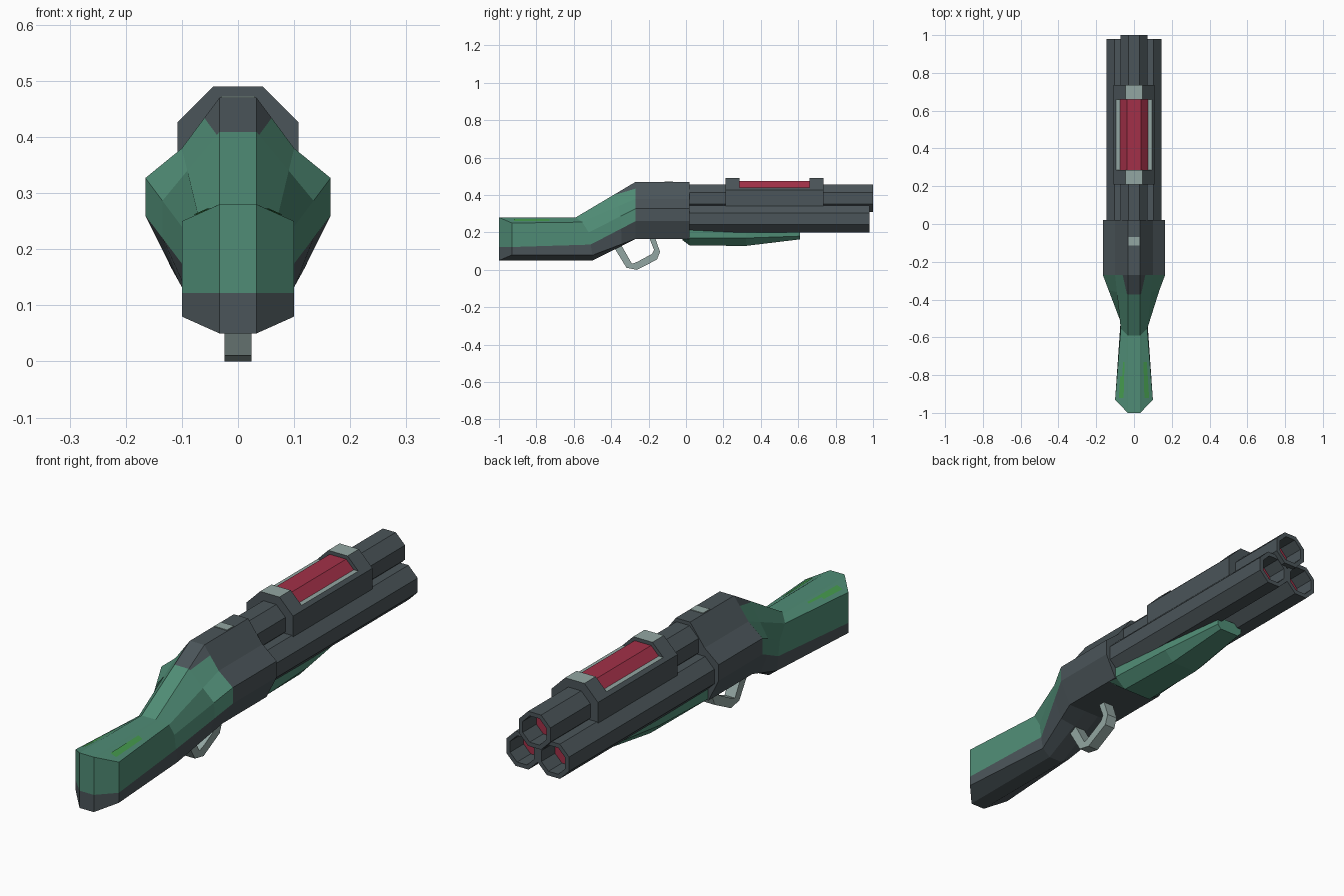
import bpy, bmesh, math
from mathutils import Vector

if "Cube" in bpy.data.objects:
    bpy.data.objects.remove(bpy.data.objects["Cube"])


def material(name, rgb):
    m = bpy.data.materials.new(name)
    m.diffuse_color = (*rgb, 1)
    m.use_nodes = True
    m.node_tree.nodes["Principled BSDF"].inputs["Base Color"].default_value = m.diffuse_color
    return m


DARK, GREEN, LIGHT, RED, BRIGHT = range(5)
MATS = [material("dark_metal", (0.07, 0.09, 0.10)),
        material("green_grip", (0.08, 0.265, 0.18)),
        material("light_metal", (0.29, 0.38, 0.36)),
        material("red_cell", (0.36, 0.03, 0.065)),
        material("bright_green", (0.06, 0.33, 0.075))]


def finish(name, bm):
    bmesh.ops.remove_doubles(bm, verts=bm.verts[:], dist=1e-5)
    bmesh.ops.recalc_face_normals(bm, faces=bm.faces[:])
    me = bpy.data.meshes.new(name)
    bm.to_mesh(me)
    bm.free()
    for m in MATS:
        me.materials.append(m)
    ob = bpy.data.objects.new(name, me)
    bpy.context.collection.objects.link(ob)
    return ob


def loft(name, rings, color, caps=(DARK, DARK)):
    """Skin closed rings; color(segment, strip) picks the material."""
    bm = bmesh.new()
    vs = [[bm.verts.new(p) for p in r] for r in rings]
    n = len(rings[0])
    for s in range(len(vs) - 1):
        for i in range(n):
            j = (i + 1) % n
            f = bm.faces.new((vs[s][i], vs[s][j], vs[s + 1][j], vs[s + 1][i]))
            f.material_index = color(s, i)
    for ring, c in zip((vs[0], vs[-1]), caps):
        if c is None:      # cap in horizontal bands, green above dark
            for i in range(n // 2 - 1):
                f = bm.faces.new((ring[i], ring[i + 1], ring[n - 2 - i], ring[n - 1 - i]))
                f.material_index = GREEN if i < 4 else DARK
        else:
            bm.faces.new(ring).material_index = c
    return finish(name, bm)


def mirrored(half):
    return half + [(-x, y, z) for x, y, z in reversed(half)]


def octagon(cx, cz, a, y):
    r = a / math.cos(math.pi / 8)
    return [(cx + r * math.sin((k + 0.5) * math.pi / 4), y,
             cz + r * math.cos((k + 0.5) * math.pi / 4)) for k in range(8)]


# Stock and receiver: half sections from top to bottom
butt_edge = [(0.033, -1, z) for z in (0.28, 0.28, 0.28, 0.2, 0.122, 0.05, 0.05)]
butt = [(0.033, -1, 0.28), (0.04, -0.993, 0.277), (0.1, -0.93, 0.25), (0.1, -0.93, 0.2),
        (0.1, -0.93, 0.122), (0.1, -0.93, 0.08), (0.033, -1, 0.05)]
wrist = [(0.033, -0.59, 0.28), (0.04, -0.583, 0.275), (0.07, -0.555, 0.255), (0.07, -0.52, 0.2),
         (0.07, -0.51, 0.135), (0.07, -0.5, 0.078), (0.033, -0.5, 0.05)]
section = [(0.033, 0.47), (0.06, 0.434), (0.1, 0.38), (0.165, 0.327),
           (0.165, 0.26), (0.118, 0.165), (0.033, 0.165)]
rear = [(x, -0.27, z) for x, z in section]
front = [(x, 0.02, z) for x, z in section]
mid = [tuple(Vector(a).lerp(Vector(b), 0.68)) for a, b in zip(wrist, rear)]
mid[1] = tuple(Vector(mid[0]).lerp(Vector(mid[2]), 0.08))


def stock_color(seg, strip):
    k = min(strip, 12 - strip) if strip < 13 else -1   # -1 is the top strip
    if seg == 4 or k >= 4:
        return DARK
    if seg == 3 and k <= 0:
        return DARK
    return GREEN


loft("stock_and_receiver", [mirrored(r) for r in (butt_edge, butt, wrist, mid, rear, front)],
     stock_color, (None, DARK))

# Bright wear marks on the upper slopes of the stock
for s, side in ((1, "right"), (-1, "left")):
    bm = bmesh.new()
    quad = [(0.055, -0.92, 0.2725), (0.08, -0.92, 0.2615), (0.068, -0.73, 0.2615), (0.05, -0.73, 0.2725)]
    bm.faces.new([bm.verts.new((s * x, y, z)) for x, y, z in quad]).material_index = BRIGHT
    ob = finish("stock_mark_" + side, bm)
    if ob.data.polygons[0].normal.z < 0:
        ob.data.flip_normals()


# Three hollow barrels with red floors
def barrel(name, cx, cz, end):
    a, b = 0.0725, 0.055
    rings = [octagon(cx, cz, a, 0.0), octagon(cx, cz, a, end),
             octagon(cx, cz, b, end), octagon(cx, cz, b, end - 0.09)]
    loft(name, rings, lambda s, i: DARK, (DARK, RED))


barrel("top_barrel", 0, 0.3825, 1.0)
barrel("lower_barrel_right", 0.0725, 0.2725, 0.98)
barrel("lower_barrel_left", -0.0725, 0.2725, 0.98)

# Sleeve bands with light top faces (strip 7 is the top flat)
for name, y0, y1 in (("sleeve_band_rear", 0.21, 0.285), ("sleeve_band_front", 0.66, 0.735)):
    loft(name, [octagon(0, 0.3825, 0.1075, y) for y in (y0, y1)],
         lambda s, i: LIGHT if i == 7 else DARK)

# Sleeve body cut open at the top, light cut rim
body = [(0.0945, 0.44), (0.1075, 0.427), (0.1075, 0.338), (0.0445, 0.275)]
loft("sleeve_body", [mirrored([(x, y, z) for x, z in body]) for y in (0.285, 0.66)],
     lambda s, i: LIGHT if i == 7 else DARK)
loft("red_cell", [octagon(0, 0.3825, 0.0925, y) for y in (0.285, 0.66)], lambda s, i: RED, (RED, RED))

# Fore grip under the barrels
grip = []
for y, w, zm, wb, zb in ((-0.02, 0.115, 0.165, 0.08, 0.16), (0.02, 0.115, 0.17, 0.065, 0.13),
                         (0.32, 0.1, 0.17, 0.06, 0.128), (0.61, 0.062, 0.18, 0.045, 0.163)):
    grip.append(mirrored([(w, y, 0.215), (w, y, zm), (wb, y, zb)]))
loft("fore_grip", grip, lambda s, i: GREEN, (GREEN, GREEN))

# Trigger guard: open loop swept between outer and inner outlines
outer = [(-0.41, 0.16), (-0.385, 0.12), (-0.318, 0.011), (-0.262, 0.0),
         (-0.155, 0.055), (-0.139, 0.096), (-0.168, 0.18)]
inner = [(-0.365, 0.16), (-0.342, 0.125), (-0.289, 0.032), (-0.262, 0.042),
         (-0.182, 0.085), (-0.171, 0.107), (-0.2, 0.18)]
loft("trigger_guard", [[(-0.024, *o), (0.024, *o), (0.024, *i), (-0.024, *i)]
                       for o, i in zip(outer, inner)], lambda s, i: LIGHT, (LIGHT, LIGHT))

# Small light plate on top of the receiver
loft("rear_sight_plate", [[(-0.03, y, 0.468), (0.03, y, 0.468), (0.03, y, 0.473), (-0.03, y, 0.473)]
                          for y in (-0.115, -0.07)], lambda s, i: LIGHT, (LIGHT, LIGHT))
